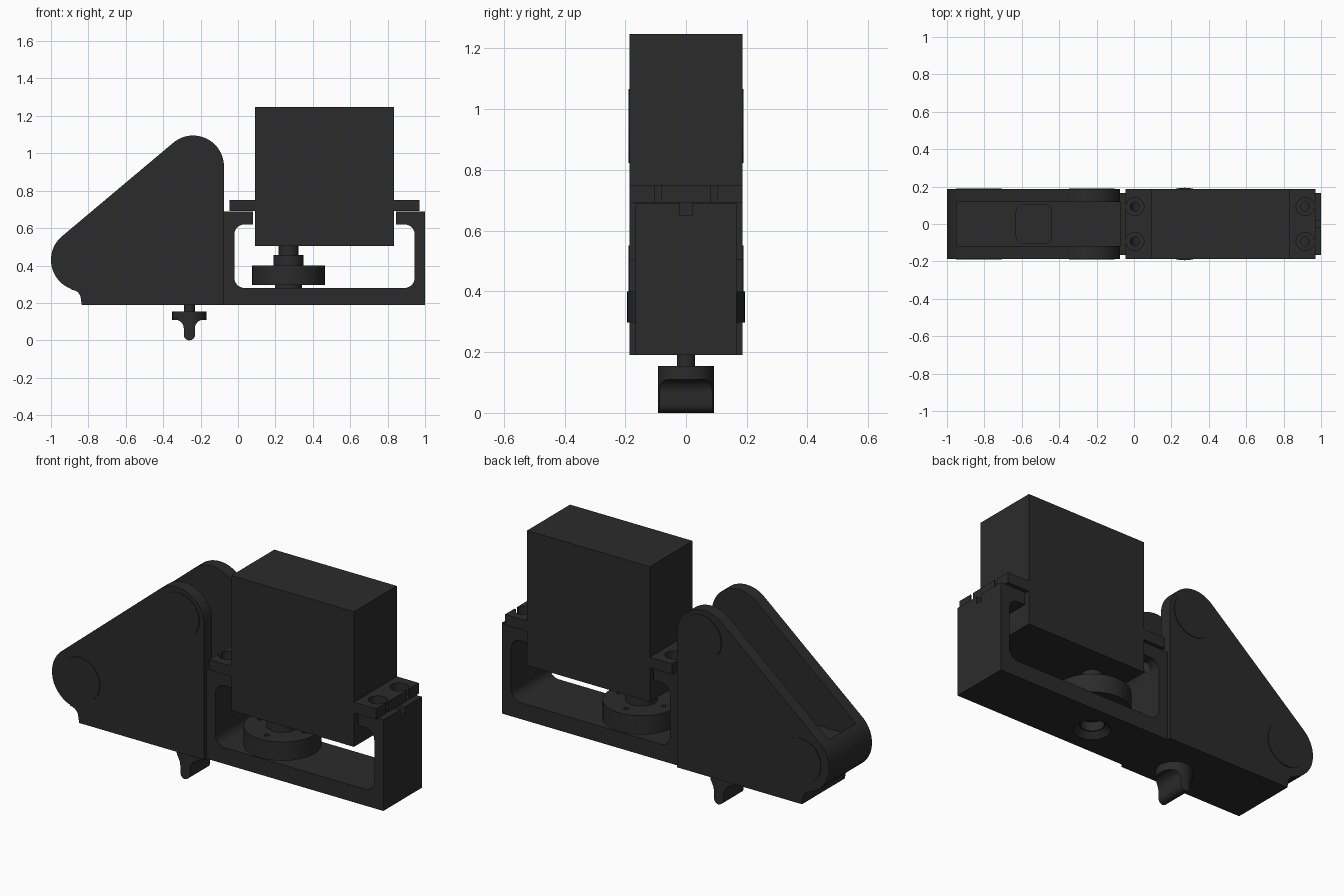
import bpy, bmesh
from math import sin, cos, radians, pi
from mathutils import Matrix

if "Cube" in bpy.data.objects:
    bpy.data.objects.remove(bpy.data.objects["Cube"])

dark = bpy.data.materials.new("dark_plastic")
dark.diffuse_color = (0.024, 0.024, 0.024, 1)
dark.use_nodes = True
dark.node_tree.nodes["Principled BSDF"].inputs["Base Color"].default_value = dark.diffuse_color


def finish(name, bm):
    bmesh.ops.recalc_face_normals(bm, faces=bm.faces)
    me = bpy.data.meshes.new(name)
    bm.to_mesh(me)
    bm.free()
    ob = bpy.data.objects.new(name, me)
    bpy.context.collection.objects.link(ob)
    me.materials.append(dark)
    return ob


def arc(cx, cz, r, a0, a1, n=12):
    return [(cx + r * cos(radians(a0 + (a1 - a0) * i / n)),
             cz + r * sin(radians(a0 + (a1 - a0) * i / n))) for i in range(n + 1)]


def prism(name, pts, lo, hi, axis='y'):
    bm = bmesh.new()
    place = (lambda p: (p[0], lo, p[1])) if axis == 'y' else (lambda p: (p[0], p[1], lo))
    face = bm.faces.new([bm.verts.new(place(p)) for p in pts])
    ext = bmesh.ops.extrude_face_region(bm, geom=[face])
    step = (0, hi - lo, 0) if axis == 'y' else (0, 0, hi - lo)
    bmesh.ops.translate(bm, vec=step, verts=[v for v in ext['geom'] if isinstance(v, bmesh.types.BMVert)])
    return finish(name, bm)


def box(name, x0, x1, y0, y1, z0, z1):
    return prism(name, [(x0, z0), (x1, z0), (x1, z1), (x0, z1)], y0, y1)


def rod(name, x, y, z0, z1, r, r2=None, n=48):
    bm = bmesh.new()
    bmesh.ops.create_cone(bm, cap_ends=True, segments=n, radius1=r, radius2=r if r2 is None else r2,
                          depth=z1 - z0, matrix=Matrix.Translation((x, y, (z0 + z1) / 2)))
    return finish(name, bm)


def boolean(ob, cutters, op='DIFFERENCE'):
    for c in cutters:
        m = ob.modifiers.new("cut", 'BOOLEAN')
        m.operation, m.solver, m.object = op, 'EXACT', c
        dg = bpy.context.evaluated_depsgraph_get()
        dg.update()
        me = bpy.data.meshes.new_from_object(ob.evaluated_get(dg))
        ob.modifiers.clear()
        ob.data = me
        bpy.data.objects.remove(c)


# Pivot bracket: hull outline with a slot between its two cheeks
W = 0.186
outline = (arc(-0.24, 0.93, 0.165, 0, 130, 24) + arc(-0.835, 0.43, 0.165, 130, 250, 24)
           + arc(-0.89, 0.22, 0.05, 90, 0, 8) + [(-0.835, 0.19), (-0.075, 0.19)])
bracket = prism("pivot_bracket", outline, -W, W)
pocket = []
for cx, cy, a in ((-0.48, 0.065, 0), (-0.59, 0.065, 90), (-0.59, -0.065, 180), (-0.48, -0.065, 270)):
    pocket += arc(cx, cy, 0.04, a, a + 90, 6)
boolean(bracket, [box("slot", -0.95, 0.1, -0.117, 0.117, 0.477, 1.3),
                  prism("pocket", pocket, 0.3, 0.6, 'z')])

# Shallow round bosses on both cheeks
for s in (-1, 1):
    for label, x, z in (("upper", -0.225, 0.945), ("lower", -0.83, 0.43)):
        prism(f"{label}_boss", arc(x, z, 0.122, 0, 352.5, 47), s * (W - 0.02), s * (W + 0.004))

# Motor frame with rounded window, open at the top
r = 0.055
frame = prism("motor_frame",
              [(-0.075, 0.19), (1, 0.19), (1, 0.69), (0.845, 0.69), (0.845, 0.62)]
              + arc(0.89, 0.565, r, 90, 0, 8) + arc(0.89, 0.335, r, 0, -90, 8)
              + arc(0.035, 0.335, r, 270, 180, 8) + arc(0.035, 0.565, r, 180, 90, 8)
              + [(0.08, 0.62), (0.08, 0.69), (-0.075, 0.69)], -0.167, 0.167)
HOLES = [(x, y) for x in (0.005, 0.915) for y in (-0.093, 0.093)]
boolean(frame, [box("notch", 0.83, 1.1, -0.019, 0.019, 0.65, 0.8),
                rod("countersink", 0.27, 0, 0.18, 0.22, 0.105, 0.065),
                rod("bore", 0.27, 0, 0.2, 0.27, 0.06)]
        + [rod("pilot", x, y, 0.55, 0.8, 0.025, n=24) for x, y in HOLES])

# Motor body and mounting ears
box("motor_body", 0.09, 0.835, -W, W, 0.505, 1.247)
for name, x0, x1, hx, out in (("left_ear", -0.045, 0.09, 0.005, -0.1), ("right_ear", 0.835, 0.97, 0.915, 1.1)):
    ear = box(name, x0, x1, -W, W, 0.692, 0.75)
    cuts = []
    for y in (-0.093, 0.093):
        cuts.append(rod("ear_hole", hx, y, 0.6, 0.8, 0.048, n=32))
        cuts.append(box("ear_slot", min(hx, out), max(hx, out), y - 0.01, y + 0.01, 0.6, 0.8))
    boolean(ear, cuts)

# Output shaft and drive disc
rod("motor_shaft", 0.27, 0, 0.45, 0.51, 0.053)
rod("disc_hub", 0.27, 0, 0.395, 0.457, 0.08)
disc = rod("drive_disc", 0.27, 0, 0.297, 0.4, 0.194, n=64)
boolean(disc, [rod("disc_hole", 0.27 + 0.135 * cos(a), 0.135 * sin(a), 0.2, 0.5, 0.013, n=16)
               for a in (0, pi / 2, pi, 3 * pi / 2)])
rod("disc_foot", 0.27, 0, 0.275, 0.3, 0.073)

# Thumb screw: round head with a filleted grip
rod("screw_shank", -0.26, 0, 0.14, 0.2, 0.03)
grip = (arc(-0.26, 0.03, 0.03, 180, 360, 12) + [(-0.23, 0.065)]
        + arc(-0.185, 0.065, 0.045, 180, 90, 8) + [(-0.1, 0.11), (-0.1, 0.155), (-0.42, 0.155), (-0.42, 0.11)]
        + arc(-0.335, 0.065, 0.045, 90, 0, 8))
head = rod("thumb_screw", -0.26, 0, -0.05, 0.155, 0.092)
boolean(head, [prism("grip", grip, -0.2, 0.2)], 'INTERSECT')

for ob in list(bpy.context.scene.objects):
    bpy.ops.object.select_all(action='DESELECT')
    ob.select_set(True)
    bpy.context.view_layer.objects.active = ob
    bpy.ops.object.shade_smooth_by_angle(angle=radians(30))
